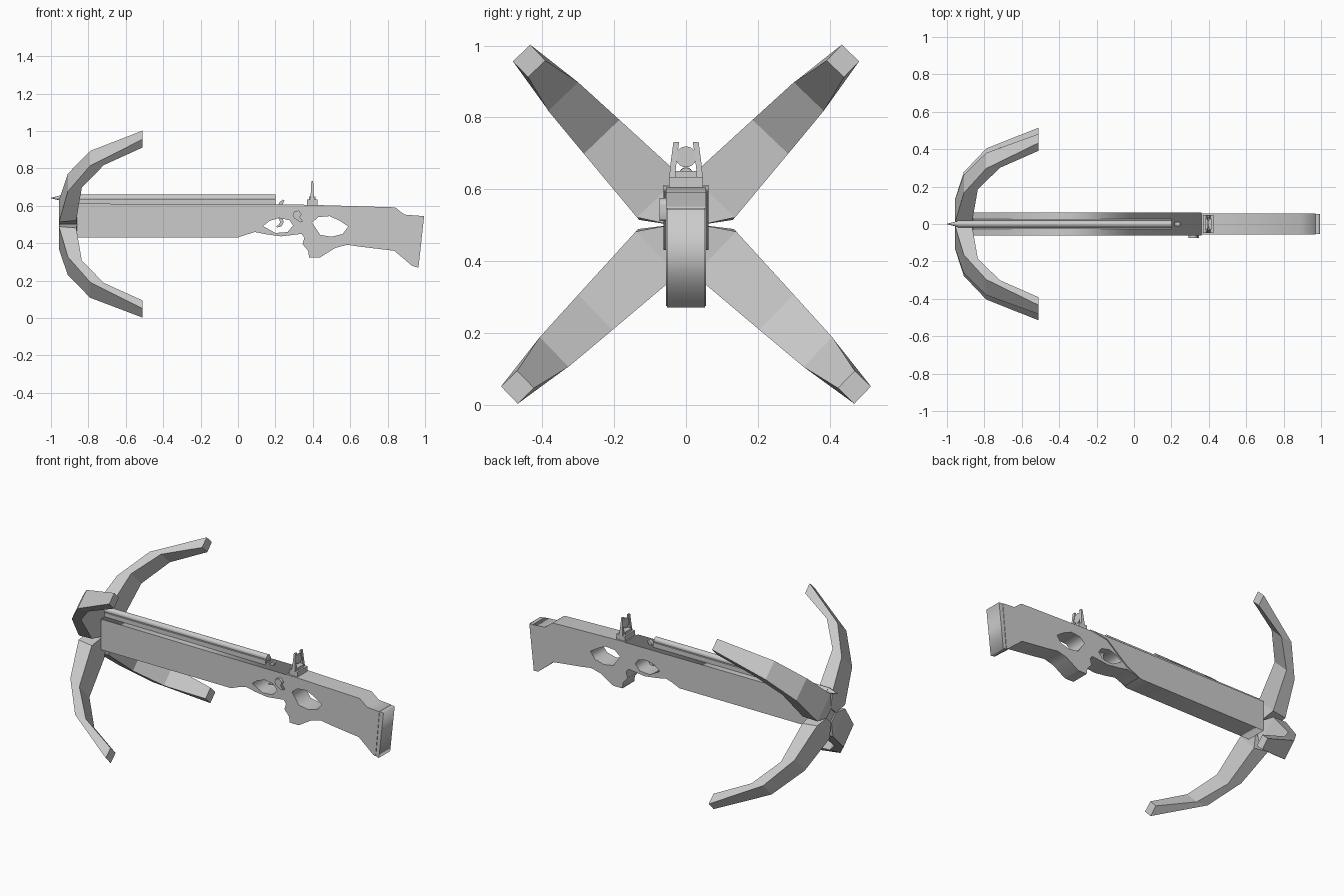
import bpy, bmesh, math
from mathutils import Vector, Matrix

if "Cube" in bpy.data.objects:
    bpy.data.objects.remove(bpy.data.objects["Cube"])


def add_mesh(name, bm):
    bmesh.ops.recalc_face_normals(bm, faces=bm.faces)
    me = bpy.data.meshes.new(name)
    bm.to_mesh(me)
    bm.free()
    ob = bpy.data.objects.new(name, me)
    bpy.context.collection.objects.link(ob)
    return ob


def slab(name, loops, half, y=0.0):
    """Side profile in x/z (first loop outer, the rest holes), given thickness."""
    cu = bpy.data.curves.new(name, 'CURVE')
    cu.dimensions = '2D'
    cu.fill_mode = 'BOTH'
    cu.extrude = half
    for pts in loops:
        sp = cu.splines.new('POLY')
        sp.points.add(len(pts) - 1)
        for p, (x, z) in zip(sp.points, pts):
            p.co = (x, z, 0, 1)
        sp.use_cyclic_u = True
    tmp = bpy.data.objects.new(name + "_curve", cu)
    bpy.context.collection.objects.link(tmp)
    bpy.context.view_layer.update()
    me = bpy.data.meshes.new_from_object(
        tmp.evaluated_get(bpy.context.evaluated_depsgraph_get()))
    bpy.data.objects.remove(tmp)
    bm = bmesh.new()
    bm.from_mesh(me)
    bpy.data.meshes.remove(me)
    bmesh.ops.remove_doubles(bm, verts=bm.verts, dist=1e-5)
    bm.transform(Matrix.Translation((0, y, 0)) @ Matrix.Rotation(math.pi / 2, 4, 'X'))
    return add_mesh(name, bm)


def box(name, lo, hi):
    bm = bmesh.new()
    lo, hi = Vector(lo), Vector(hi)
    bmesh.ops.create_cube(bm, size=1, matrix=Matrix.Translation((lo + hi) / 2)
                          @ Matrix.Diagonal((*(hi - lo), 1)))
    return add_mesh(name, bm)


def rod(name, x0, x1, z, r0, r1, n=16):
    bm = bmesh.new()
    bmesh.ops.create_cone(bm, cap_ends=True, segments=n, radius1=r0, radius2=r1,
                          depth=x1 - x0, matrix=Matrix.Translation(((x0 + x1) / 2, 0, z))
                          @ Matrix.Rotation(math.pi / 2, 4, 'Y'))
    return add_mesh(name, bm)


def loft(name, sections):
    """Skin a list of four-cornered sections and cap both ends."""
    bm = bmesh.new()
    rings = [[bm.verts.new(p) for p in s] for s in sections]
    for a, b in zip(rings, rings[1:]):
        for i in range(4):
            j = (i + 1) % 4
            bm.faces.new((a[i], a[j], b[j], b[i]))
    bm.faces.new(rings[0])
    bm.faces.new(rings[-1])
    return add_mesh(name, bm)


# Stock with trigger hole and thumb hole
stock = [(0, .607), (.4, .605), (.84, .592), (.89, .553), (.97, .547), (.945, .275),
         (.93, .28), (.835, .36), (.65, .382), (.585, .392), (.52, .375), (.44, .325),
         (.38, .325), (.375, .36), (.345, .395), (.355, .43), (.34, .45), (.23, .437),
         (.15, .448), (.09, .46), (0, .432)]
trigger_hole = [(.133, .492), (.17, .52), (.22, .535), (.275, .523), (.295, .495),
                (.265, .46), (.2, .455)]
thumb_hole = [(.395, .51), (.43, .54), (.49, .545), (.54, .522), (.59, .49),
              (.56, .45), (.5, .435), (.44, .445), (.42, .475)]
slab("stock", [stock, trigger_hole, thumb_hole], .056)
slab("butt_plate", [[(.97, .547), (.995, .545), (.965, .27), (.945, .275)]], .053)

# Wider fore-end with sloping rear edge
slab("fore_end", [[(-.86, .43), (0, .43), (.1, .475), (.24, .59), (.36, .607),
                   (-.86, .612)]], .062)

# Guide rails, bolt and pointed bolt tip
for s, side in ((1, "left"), (-1, "right")):
    box("rail_" + side, (-.86, min(s * .012, s * .026), .605),
        (.2, max(s * .012, s * .026), .636))
for ob in (rod("bolt", -.94, .2, .642, .018, .018), rod("bolt_tip", -1, -.93, .642, .001, .019)):
    ob.data.shade_smooth()
    ob.data.set_sharp_from_angle(angle=math.radians(40))

# Four curved limbs: outer x, outer radius, inner x, inner radius, width
limb = [(-.957, .03, -.86, .03, .06), (-.957, .1, -.865, .11, .168),
        (-.91, .31, -.835, .34, .137), (-.79, .49, -.717, .495, .115),
        (-.51, .663, -.51, .602, .067)]
for name, deg, k in (("upper_left", 46.3, 1), ("upper_right", 133.7, 1),
                     ("lower_right", 223.9, 1.03), ("lower_left", 316.1, 1.03)):
    a = math.radians(deg)
    e = Vector((0, math.cos(a), math.sin(a)))
    t = Vector((0, -math.sin(a), math.cos(a)))
    rings = []
    for xo, ro, xi, ri, w in limb:
        o = Vector((xo, 0, .5)) + e * ro * k
        i = Vector((xi, 0, .5)) + e * ri * k
        rings.append([o - t * w / 2, o + t * w / 2, i + t * w / 2, i - t * w / 2])
    loft("limb_" + name, rings)
box("limb_hub", (-.95, -.05, .455), (-.84, .05, .545))

# Sight: base, two leaning prongs and a round lens
box("sight_base", (.37, -.047, .6), (.425, .047, .634))
box("sight_step", (.38, -.03, .63), (.415, .03, .65))
for s, side in ((1, "left"), (-1, "right")):
    loft("sight_prong_" + side,
         [[(.397 + dx, s * (y + dy), z) for dx, dy in
           ((-h, -.008), (h, -.008), (h, .008), (-h, .008))]
          for y, z, h in ((.039, .63, .012), (.034, .68, .007), (.027, .732, .005))])
rod("sight_lens", .394, .4, .69, .029, .029, 20)

# String catch, trigger and side lever
slab("string_catch", [[(.215, .6), (.22, .618), (.24, .634), (.248, .628), (.235, .6)]], .01)
slab("trigger", [[(.215, .54), (.24, .54), (.243, .51), (.232, .49), (.208, .484),
                  (.206, .492), (.222, .502), (.225, .515)]], .01)
slab("side_lever", [[(.292, .55), (.3, .57), (.325, .575), (.342, .555), (.33, .54),
                     (.348, .517), (.335, .512), (.3, .535)]], .009, -.065)
